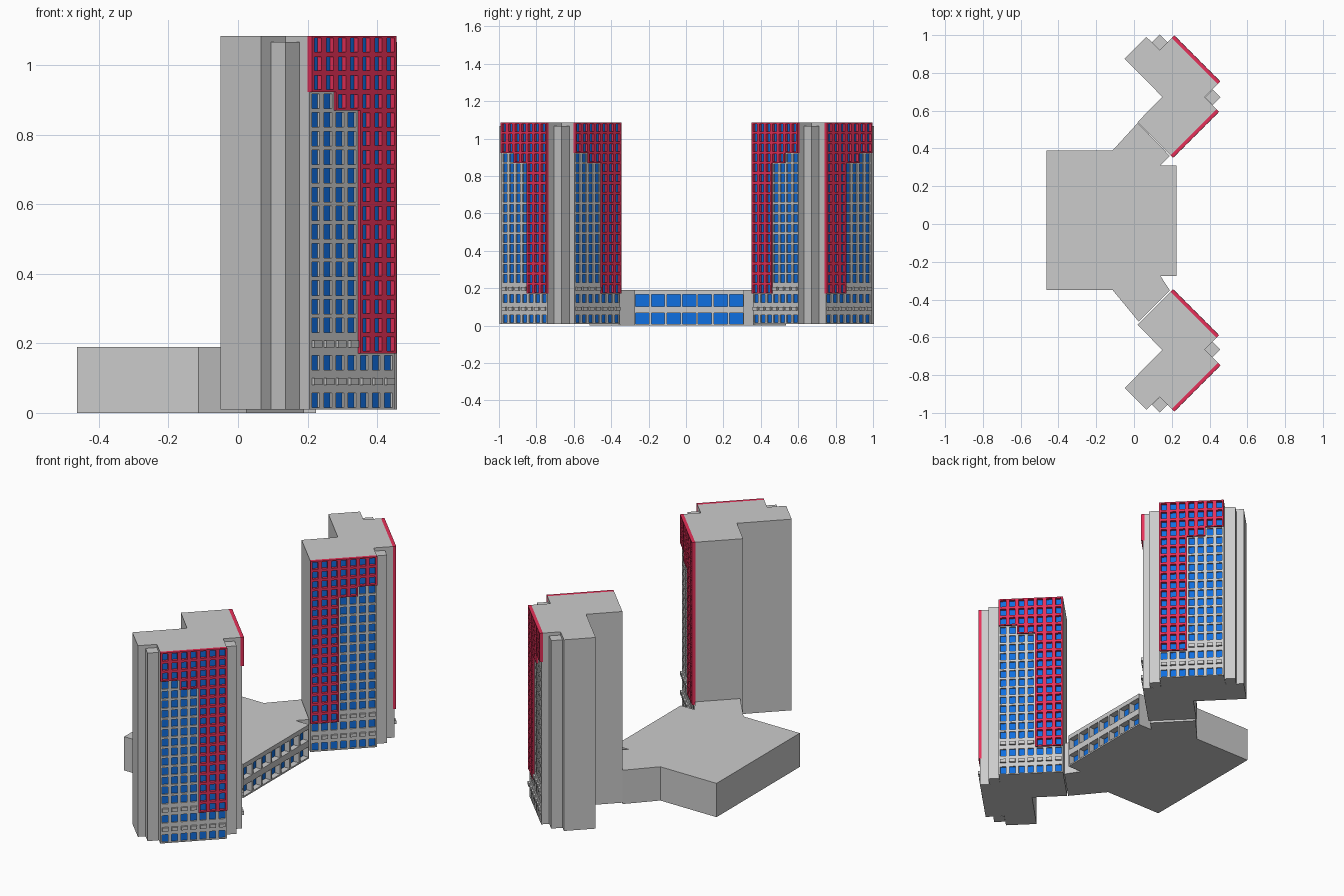
import bpy, bmesh
from mathutils import Vector

if "Cube" in bpy.data.objects:
    bpy.data.objects.remove(bpy.data.objects["Cube"])

YC = 0.003  # symmetry line of the two towers


def material(name, rgb):
    m = bpy.data.materials.new(name)
    m.diffuse_color = (*rgb, 1)
    m.use_nodes = True
    m.node_tree.nodes["Principled BSDF"].inputs["Base Color"].default_value = m.diffuse_color
    return m


RED = material("red_cladding", (0.8, 0.03, 0.1))
BLUE = material("blue_glass", (0.005, 0.16, 0.75))


def make(name, faces, mat=None, mirror=False):
    bm = bmesh.new()
    for f in faces:
        bm.faces.new([bm.verts.new(p) for p in f])
    bmesh.ops.remove_doubles(bm, verts=bm.verts, dist=1e-5)
    me = bpy.data.meshes.new(name)
    bm.to_mesh(me)
    bm.free()
    ob = bpy.data.objects.new(name, me)
    bpy.context.collection.objects.link(ob)
    if mat:
        me.materials.append(mat)
    if mirror:
        ob.location.y = YC
        mod = ob.modifiers.new("mirror", 'MIRROR')
        mod.use_axis = (False, True, False)
        mod.use_mirror_merge = False
    return ob


def prism(name, outline, z0, z1, mirror=False):
    """Extrude a counter-clockwise plan outline."""
    lo = [Vector((x, y, z0)) for x, y in outline]
    hi = [Vector((x, y, z1)) for x, y in outline]
    n = len(lo)
    faces = [lo[::-1], hi]
    faces += [[lo[i], lo[(i + 1) % n], hi[(i + 1) % n], hi[i]] for i in range(n)]
    return make(name, faces, None, mirror)


def facade(start, end, zs, cell):
    """Grid of framed cells. cell(c, r) gives frame key, frame depth,
    inner rectangle fractions (u0, u1, v0, v1), panel key, panel depth."""
    cols, rows = 7, len(zs) - 1
    a, b = Vector((*start, 0)), Vector((*end, 0))
    step = (b - a) / cols
    d = step.normalized()
    out = Vector((-d.y, d.x, 0))
    parts = {"grey": [], "red": [], "glass": []}

    def rect(c, r, u0, u1, v0, v1, depth):
        h = zs[r + 1] - zs[r]
        return [a + step * (c + u) + out * depth + Vector((0, 0, zs[r] + h * v))
                for u, v in ((u0, v0), (u0, v1), (u1, v1), (u1, v0))]

    for c in range(cols):
        for r in range(rows):
            key, dep, hole, pkey, pdep = cell(c, r)
            back = rect(c, r, 0, 1, 0, 1, 0)
            outer = rect(c, r, 0, 1, 0, 1, dep)
            inner = rect(c, r, *hole, dep)
            panel = rect(c, r, *hole, pdep)
            near = ((c - 1, r), (c, r + 1), (c + 1, r), (c, r - 1))
            for i in range(4):
                j = (i + 1) % 4
                parts[key].append([outer[i], outer[j], inner[j], inner[i]])
                parts[key].append([inner[i], inner[j], panel[j], panel[i]])
                nc, nr = near[i]
                inside = 0 <= nc < cols and 0 <= nr < rows
                if not inside or cell(nc, nr)[1] < dep:
                    parts[key].append([back[i], back[j], outer[j], outer[i]])
            parts[pkey].append(panel)
    return parts


# Towers: L-shaped plan turned 45 degrees, with notches for the pilasters
Z0, Z1 = 0.01, 1.085
tower = [(-0.05, 0.871), (0.016, 0.805), (0.15, 0.67), (0.018, 0.536),
         (0.193, 0.361), (0.437, 0.605), (0.374, 0.668), (0.444, 0.738),
         (0.2, 0.982), (0.136, 0.918), (0.066, 0.987)]
prism("towers", tower, Z0, Z1, True)

# Slim diamond pilasters in the notches
for name, cx, cy in (("end_pilasters", 0.136, 0.96), ("corner_pilasters", 0.416, 0.668)):
    r = 0.041
    prism(name, [(cx + r, cy), (cx, cy + r), (cx - r, cy), (cx, cy - r)], Z0, 1.067, True)

# Tower window walls with the stepped red cladding
ROWS = 20
levels = [Z0 + (Z1 - Z0) * i / ROWS for i in range(ROWS + 1)]


def tower_cell(c, r):
    red = r >= (17 if c < 2 else 16 if c < 4 else 3)
    if red:
        return "red", 0.018, (0.2, 0.8, 0.13, 0.87), "glass", 0.002
    if r in (1, 3):
        return "grey", 0.009, (0.17, 0.83, 0.32, 0.68), "grey", 0.02
    return "grey", 0.009, (0.18, 0.82, 0.11, 0.89), "glass", 0.001


for side, p, q in (("outer", tower[8], tower[7]), ("inner", tower[5], tower[4])):
    parts = facade(p, q, levels, tower_cell)
    make(side + "_window_wall", parts["grey"], None, True)
    make(side + "_red_cladding", parts["red"], RED, True)
    make(side + "_windows", parts["glass"], BLUE, True)

# Low hall joining the towers
FX = 0.19
hall = [(-0.463, 0.39), (-0.463, -0.35), (-0.113, -0.35), (0.025, -0.517),
        (0.19, -0.352), (0.14, -0.275), (FX, -0.275), (FX, 0.31),
        (0.14, 0.31), (0.19, 0.36), (0.02, 0.535), (-0.113, 0.39)]
prism("hall", hall, 0, 0.19)


# Recessed hall glazing
def hall_cell(c, r):
    v = (0.1, 0.8) if r == 0 else (0.17, 0.77)
    return "grey", 0.035, (0.07, 0.93, *v), "glass", 0.002


parts = facade((FX, 0.31), (FX, -0.275), [0, 0.083, 0.19], hall_cell)
make("hall_front_frame", parts["grey"])
make("hall_windows", parts["glass"], BLUE)
